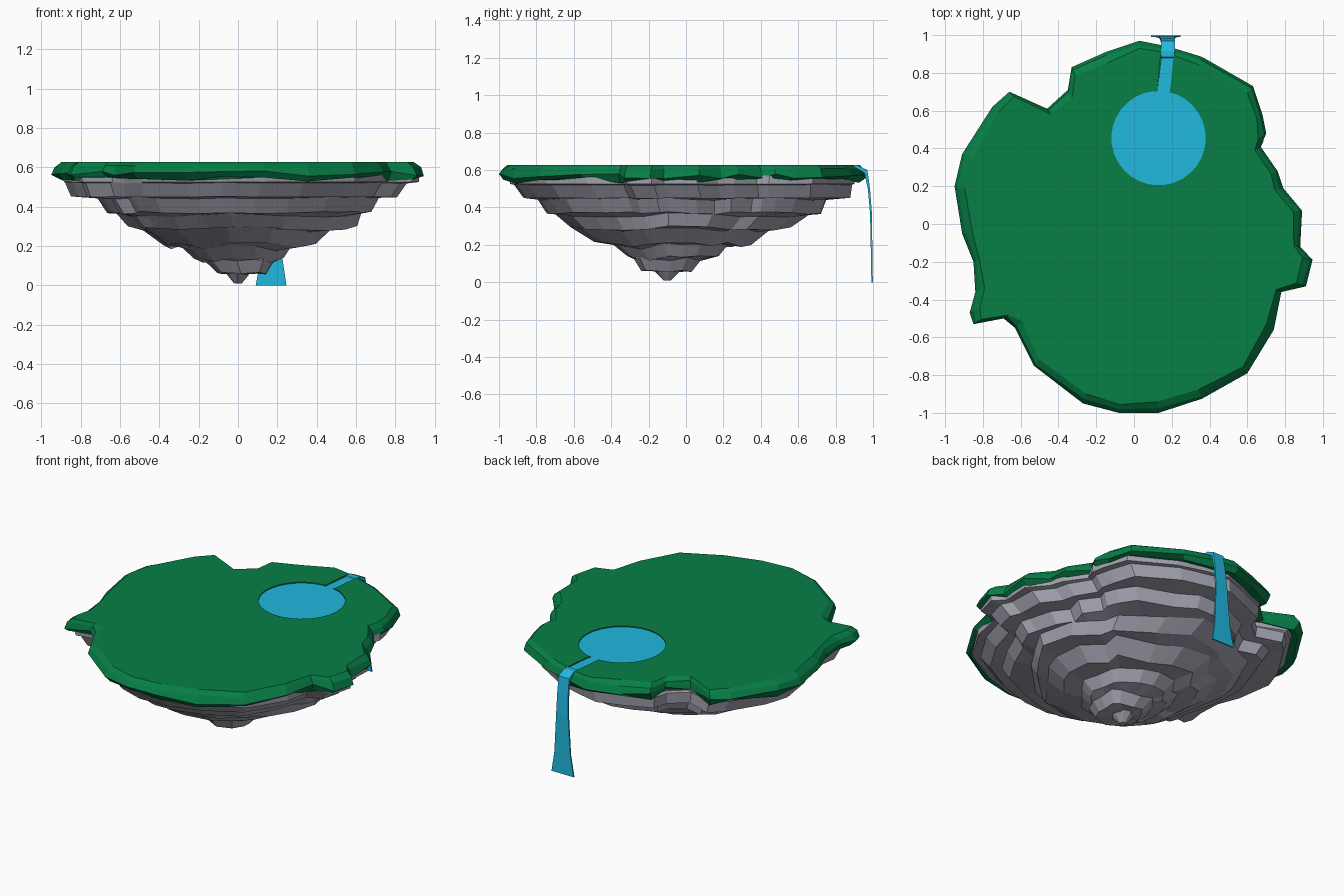
import bpy, bmesh, math, random

if "Cube" in bpy.data.objects:
    bpy.data.objects.remove(bpy.data.objects["Cube"])
random.seed(4)

# Island outline seen from above (clockwise)
OUT = [(.03, .97), (.18, .94), (.36, .885), (.63, .73), (.68, .58), (.70, .48),
       (.67, .41), (.76, .28), (.79, .19), (.89, .07), (.88, -.12), (.945, -.19),
       (.91, -.33), (.78, -.36), (.74, -.56), (.60, -.79), (.36, -.925), (.13, -1),
       (-.08, -1), (-.27, -.95), (-.53, -.75), (-.63, -.55), (-.69, -.50), (-.85, -.53),
       (-.87, -.47), (-.84, -.36), (-.85, -.20), (-.91, -.05), (-.95, .20), (-.91, .37),
       (-.75, .62), (-.66, .70), (-.46, .61), (-.35, .71), (-.33, .83), (-.15, .91)]
N = len(OUT)
TOP = .627

# Stepped rock profile: z, then x and y extents of each ring
ROCK = [(.57, -.89, .92, -.95, .91), (.525, -.88, .92, -.94, .90),
        (.52, -.87, .87, -.91, .88), (.45, -.84, .82, -.86, .87),
        (.445, -.73, .71, -.80, .77), (.37, -.68, .67, -.75, .74),
        (.36, -.60, .61, -.68, .65), (.29, -.54, .59, -.60, .55),
        (.28, -.49, .46, -.58, .45), (.20, -.38, .38, -.46, .35),
        (.195, -.29, .26, -.38, .21), (.13, -.22, .22, -.30, .16),
        (.125, -.17, .19, -.28, .09), (.06, -.10, .15, -.24, .04),
        (.06, -.06, .06, -.17, -.03), (.01, -.02, .02, -.12, -.08)]


def material(name, r, g, b):
    m = bpy.data.materials.new(name)
    m.diffuse_color = (r, g, b, 1)
    m.use_nodes = True
    m.node_tree.nodes["Principled BSDF"].inputs["Base Color"].default_value = m.diffuse_color
    return m


def add_object(name, verts, faces, mat=None):
    mesh = bpy.data.meshes.new(name)
    mesh.from_pydata(verts, [], faces)
    bm = bmesh.new()
    bm.from_mesh(mesh)
    bmesh.ops.recalc_face_normals(bm, faces=bm.faces)
    bm.to_mesh(mesh)
    bm.free()
    ob = bpy.data.objects.new(name, mesh)
    bpy.context.collection.objects.link(ob)
    if mat:
        mesh.materials.append(mat)
    return ob


def loft(name, rings, mat=None):
    n = len(rings[0])
    verts = [p for r in rings for p in r]
    faces = [(k * n + i, k * n + (i + 1) % n, (k + 1) * n + (i + 1) % n, (k + 1) * n + i)
             for k in range(len(rings) - 1) for i in range(n)]
    faces += [tuple(range(n)), tuple(range((len(rings) - 1) * n, len(rings) * n))]
    return add_object(name, verts, faces, mat)


grass_mat = material("grass", .002, .21, .062)
water_mat = material("water", .015, .48, .74)
rock_mat = material("rock", .36, .36, .43)


# Rock: the outline relaxes into a coarse round shape towards the tip.
# zs is the height of the step, shared by its upper and lower ring.
def rock_ring(z, x0, x1, y0, y1, zs, jitter, step):
    t = min(1, max(0, (.56 - zs) / .3))
    pts = []
    for i, (x, y) in enumerate(OUT):
        u, v = x / .945, (y + .015) / .985
        a = math.atan2(v, u)
        s = 1 + jitter[i] * t
        u = (u * (1 - t) + math.cos(a) * t) * s
        v = (v * (1 - t) + math.sin(a) * t) * s
        wave = jitter[i] * .2 * t * min(1, z * 6)
        pts.append(((x0 + x1) / 2 + u * (x1 - x0) / 2,
                    (y0 + y1) / 2 + v * (y1 - y0) / 2, z + wave))
    out = []
    for i in range(N):
        k, f = i // step * step, (i % step) / step
        p, q = pts[k], pts[(k + step) % N]
        out.append(tuple(c * (1 - f) + d * f for c, d in zip(p, q)))
    return out


rings = []
for k in range(0, len(ROCK), 2):
    jit = [random.uniform(-.10, .09) for _ in OUT]
    zs = ROCK[k][0]
    step = 1 if zs > .4 else 2 if zs > .15 else 3
    rings += [rock_ring(*row, zs, jit, step) for row in ROCK[k:k + 2]]
loft("rock_base", rings, rock_mat)

# Grass cap with an irregular bevelled rim
rings = []
for z, s, ds, dz in [(TOP, .95, .015, 0), (.603, .98, .008, .008),
                     (.568, 1, 0, .014), (.542, .97, .01, .016)]:
    ring = []
    for x, y in OUT:
        k = s + random.uniform(-ds, ds)
        ring.append((x * k, y * k, z + random.uniform(-dz, dz)))
    rings.append(ring)
grass = loft("grass_cap", rings, grass_mat)

# Pond with outlet channel, recessed into the grass
CX, CY, R = .13, .455, .25


def pond_outline(end):
    pts = [(.145, end), (.122, .70)]
    pts += [(CX + R * math.cos(a), CY + R * math.sin(a))
            for a in (math.radians(97 + i * 341 / 30) for i in range(31))]
    return pts + [(.19, .70), (.215, end)]


cutter = loft("pond_cutter", [[(x, y, z) for x, y in pond_outline(.93)] for z in (.61, .70)])
cutter.hide_render = True
cutter.hide_set(True)
cut = grass.modifiers.new("pond_recess", 'BOOLEAN')
cut.operation, cut.solver, cut.object = 'DIFFERENCE', 'EXACT', cutter
pond = pond_outline(.885)
add_object("pond_water", [(x, y, TOP - .006) for x, y in pond], [tuple(range(len(pond)))], water_mat)

# Waterfall: ribbon spilling over the rim; y, z, centre x, half width, half thickness
FALL = [(.88, .622, .179, .035, .004), (.91, .620, .18, .036, .006),
        (.962, .592, .18, .037, .008), (.978, .50, .178, .038, .006),
        (.989, .37, .175, .042, .005), (.993, .13, .171, .056, .004),
        (.995, 0, .168, .078, .004)]
rings = []
for y, z, c, w, t in FALL:
    d = t if z > .55 else 0
    rings.append([(c - w, y - t, z - d), (c + w, y - t, z - d),
                  (c + w, y + t, z + d), (c - w, y + t, z + d)])
loft("waterfall", rings, water_mat)
